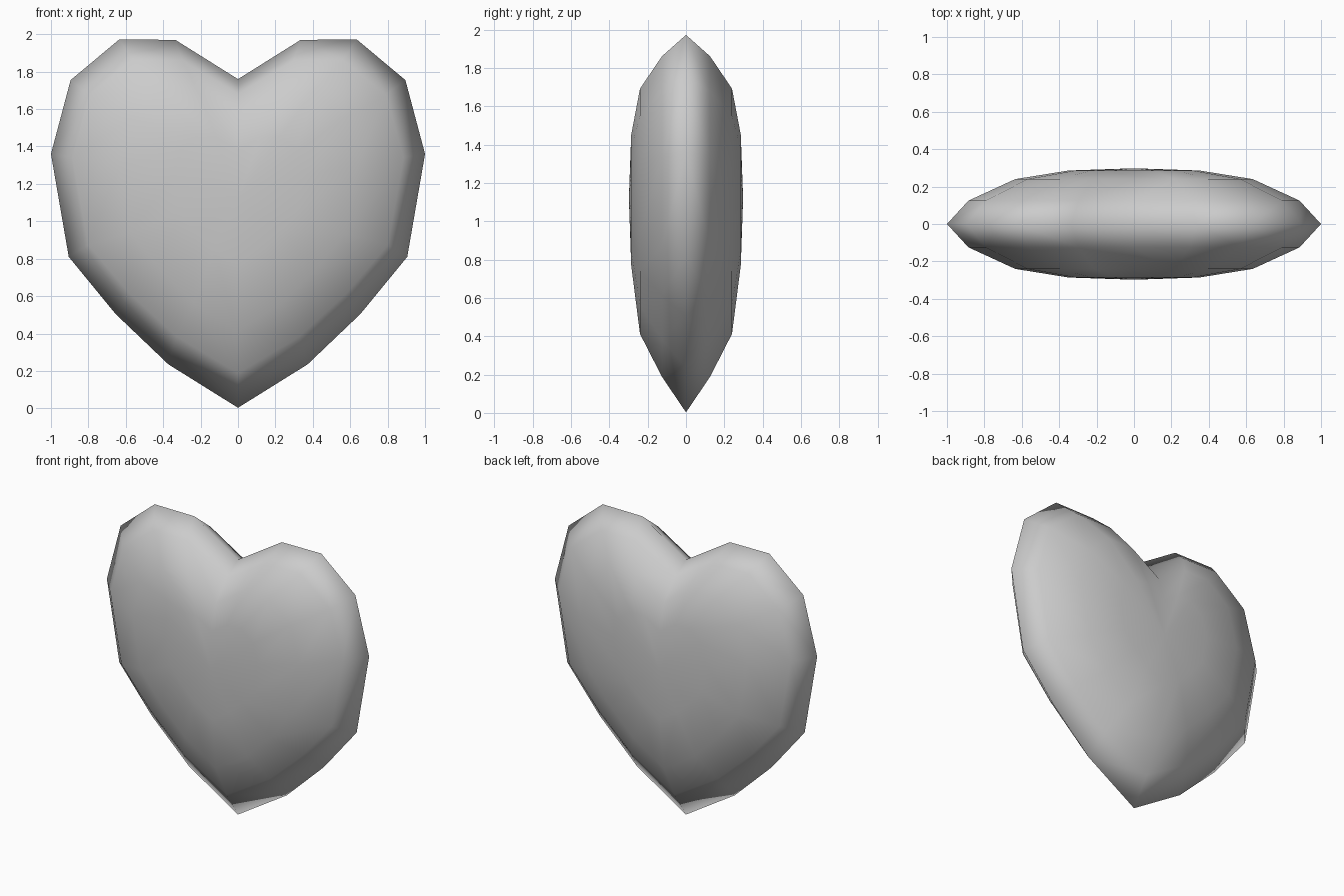
import bpy, bmesh

if "Cube" in bpy.data.objects:
    bpy.data.objects.remove(bpy.data.objects["Cube"])

# Right half of the heart outline (x, z), from the notch to the tip
half = [(0, 1.76), (0.335, 1.97), (0.635, 1.972), (0.895, 1.755), (1.0, 1.36),
        (0.905, 0.81), (0.655, 0.505), (0.372, 0.235), (0, 0.003)]
outline = half + [(-x, z) for x, z in reversed(half[1:-1])]

# Shrinking copies of the outline that form each domed side:
# (depth, x scale, z scale, z offset)
rings = [(0.125, 0.885, 0.85, 0.185),
         (0.24, 0.635, 0.65, 0.41),
         (0.286, 0.35, 0.345, 0.77)]
POLE = (0.298, 1.12)

bm = bmesh.new()


def add_ring(y, sx, sz, oz):
    return [bm.verts.new((x * sx, y, z * sz + oz)) for x, z in outline]


n = len(outline)
rim = add_ring(0, 1, 1, 0)

# Front and back domes share the rim
for side in (-1, 1):
    prev = rim
    for y, sx, sz, oz in rings:
        ring = add_ring(side * y, sx, sz, oz)
        for i in range(n):
            j = (i + 1) % n
            bm.faces.new((prev[i], prev[j], ring[j], ring[i]))
        prev = ring
    pole = bm.verts.new((0, side * POLE[0], POLE[1]))
    for i in range(n):
        bm.faces.new((prev[i], prev[(i + 1) % n], pole))

bmesh.ops.recalc_face_normals(bm, faces=bm.faces[:])
for f in bm.faces:
    f.smooth = True

mesh = bpy.data.meshes.new("heart")
bm.to_mesh(mesh)
bm.free()
heart = bpy.data.objects.new("heart", mesh)
bpy.context.collection.objects.link(heart)
